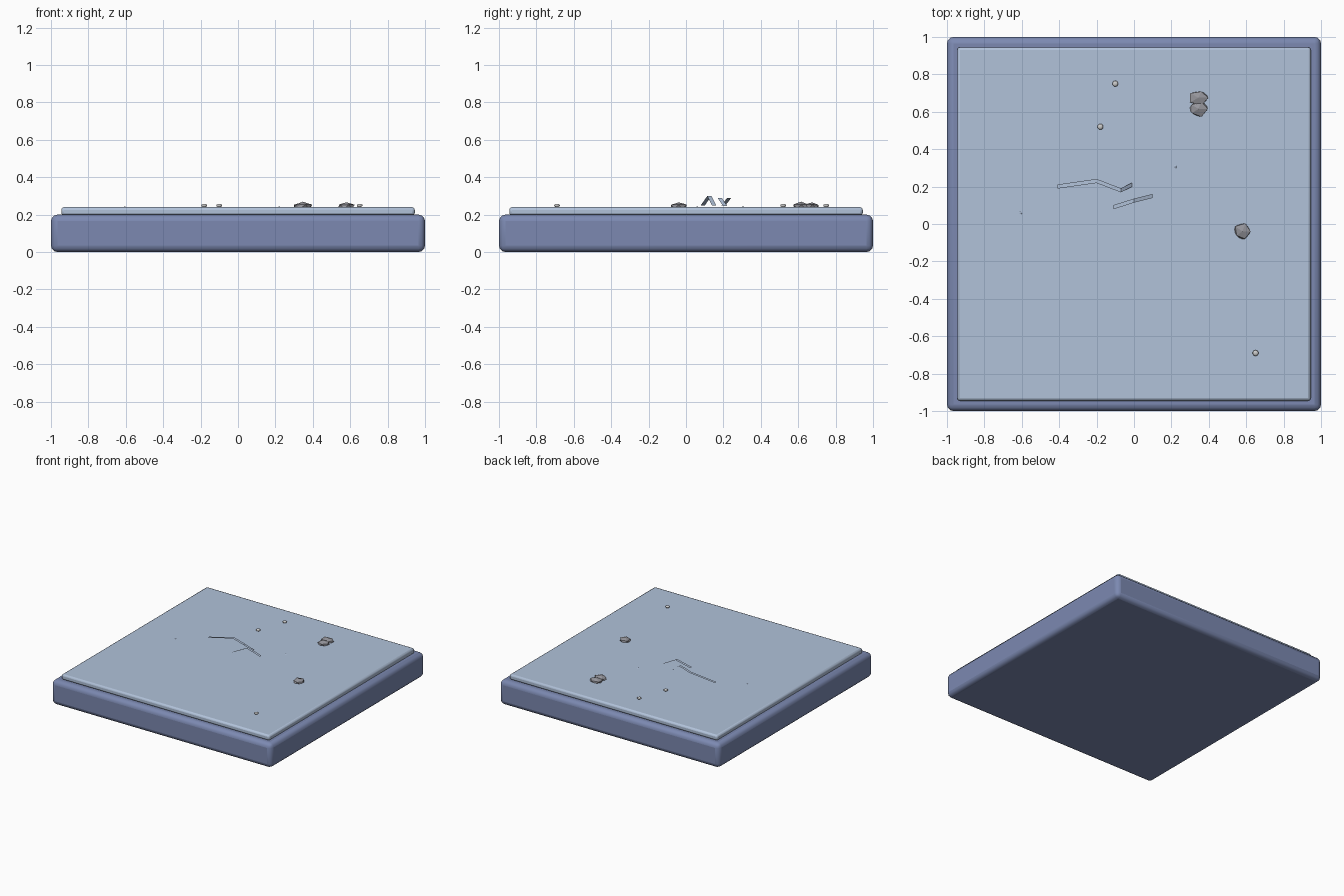
import bpy, bmesh, random
from mathutils import Vector

if "Cube" in bpy.data.objects:
    bpy.data.objects.remove(bpy.data.objects["Cube"])

random.seed(4)


def material(name, rgb):
    m = bpy.data.materials.new(name)
    m.diffuse_color = (*rgb, 1)
    m.use_nodes = True
    m.node_tree.nodes["Principled BSDF"].inputs["Base Color"].default_value = m.diffuse_color
    return m


BLUE = material("slate_blue", (0.20, 0.25, 0.44))
PALE = material("pale_blue", (0.44, 0.54, 0.70))
ROCK = material("rock_grey", (0.30, 0.30, 0.33))
PEBBLE = material("pebble_grey", (0.55, 0.55, 0.55))


def add_object(name, bm, mat):
    me = bpy.data.meshes.new(name)
    bm.to_mesh(me)
    bm.free()
    me.materials.append(mat)
    ob = bpy.data.objects.new(name, me)
    bpy.context.collection.objects.link(ob)
    return ob


def slab(name, half, z0, z1, bevel, segments, mat):
    bm = bmesh.new()
    bmesh.ops.create_cube(bm, size=1)
    for v in bm.verts:
        v.co = Vector((v.co.x * 2 * half, v.co.y * 2 * half, z0 + (v.co.z + 0.5) * (z1 - z0)))
    ob = add_object(name, bm, mat)
    mod = ob.modifiers.new("rounded_edges", 'BEVEL')
    mod.width = bevel
    mod.segments = segments
    bpy.context.view_layer.objects.active = ob
    ob.select_set(True)
    bpy.ops.object.shade_smooth_by_angle()
    ob.select_set(False)


def ball(name, centre, scale, subdivisions, jitter, mat, smooth=False):
    bm = bmesh.new()
    bmesh.ops.create_icosphere(bm, subdivisions=subdivisions, radius=1)
    for v in bm.verts:
        v.co *= 1 + random.uniform(-jitter, jitter)
        v.co = Vector([c + p * s for c, p, s in zip(centre, v.co, scale)])
    for f in bm.faces:
        f.smooth = smooth
    add_object(name, bm, mat)


def crack(name, points, width):
    # thin folded ribbon, swept sideways along y
    bm = bmesh.new()
    rows = [[bm.verts.new((x, y + s * width / 2, z)) for s in (-1, 1)] for x, y, z in points]
    for a, b in zip(rows, rows[1:]):
        bm.faces.new((a[0], b[0], b[1], a[1]))
    add_object(name, bm, PALE)


# Floor tile: thick base with a thinner top plate
slab("tile_base", 1.0, 0.0, 0.2, 0.035, 3, BLUE)
slab("tile_top", 0.945, 0.195, 0.24, 0.014, 2, PALE)

# Raised crack ribbons
crack("long_crack", [(-0.41, 0.20, 0.25), (-0.20, 0.23, 0.288),
                     (-0.07, 0.18, 0.29), (-0.01, 0.21, 0.245)], 0.022)
crack("short_crack", [(-0.11, 0.09, 0.25), (0.0, 0.125, 0.30), (0.10, 0.15, 0.25)], 0.022)

# Faceted rocks
for i, (x, y, sx, sy) in enumerate([(0.345, 0.675, 0.057, 0.042),
                                    (0.345, 0.615, 0.052, 0.045),
                                    (0.58, -0.04, 0.048, 0.046)]):
    ball(f"rock_{i + 1}", (x, y, 0.242), (sx, sy, 0.025), 1, 0.14, ROCK)

# Loose pebbles on the surface
for i, (x, y) in enumerate([(-0.10, 0.75), (-0.18, 0.52), (0.65, -0.69)]):
    ball(f"pebble_{i + 1}", (x, y, 0.249), (0.016, 0.016, 0.009), 2, 0, PEBBLE, True)

# Tiny chips almost sunk into the plate
for i, (x, y) in enumerate([(-0.605, 0.06), (0.22, 0.305)]):
    ball(f"chip_{i + 1}", (x, y, 0.238), (0.009, 0.009, 0.006), 1, 0.1, PALE)
